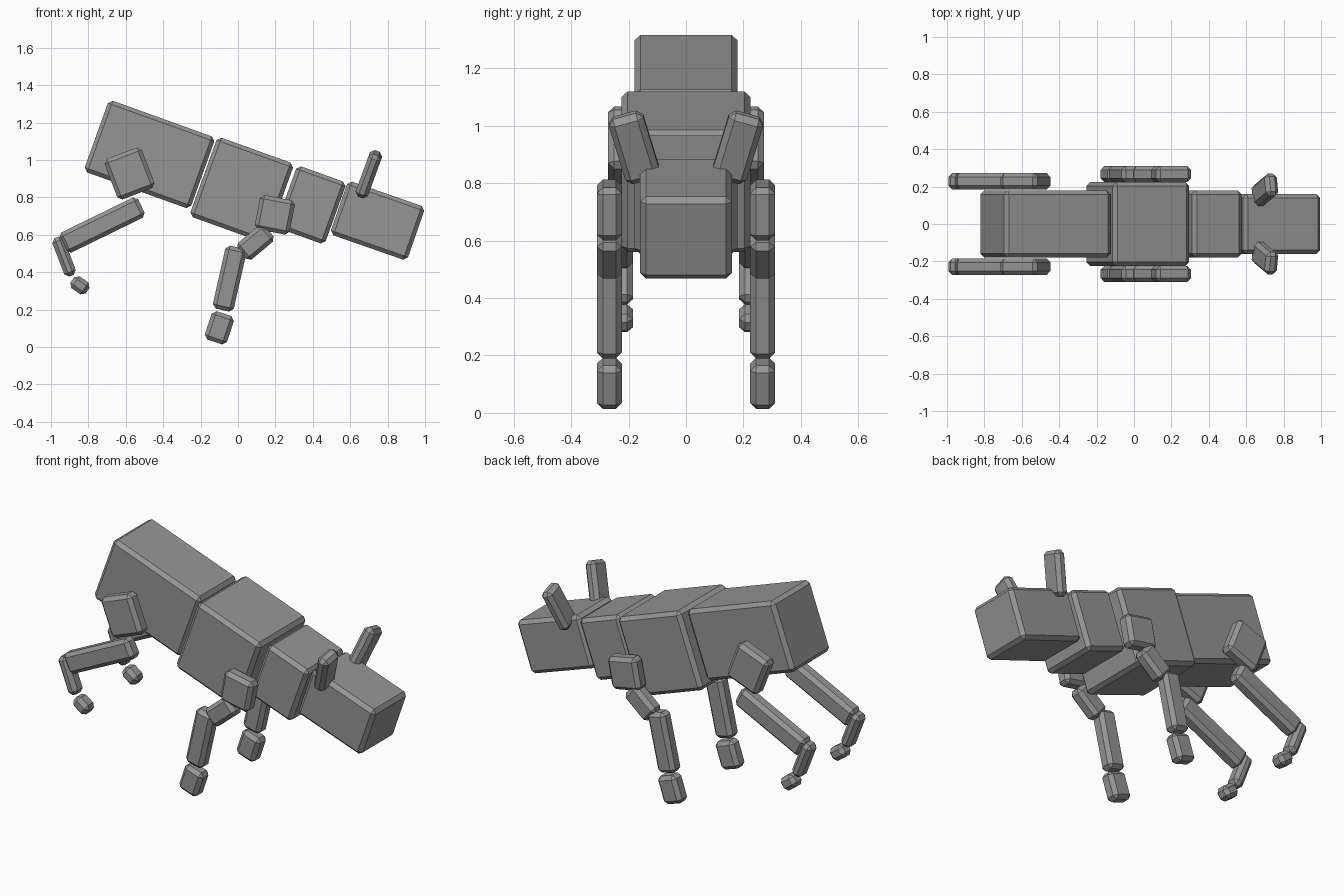
import bpy
from math import radians

if "Cube" in bpy.data.objects:
    bpy.data.objects.remove(bpy.data.objects["Cube"])

grey = bpy.data.materials.new("grey")
grey.diffuse_color = (0.3, 0.3, 0.3, 1)
grey.use_nodes = True
grey.node_tree.nodes["Principled BSDF"].inputs["Base Color"].default_value = grey.diffuse_color


def block(name, loc, size, pitch, roll=0, bevel=0.021):
    """Chamfered box, rolled about x and then pitched about y."""
    bpy.ops.mesh.primitive_cube_add(size=1, location=loc)
    ob = bpy.context.object
    ob.name = name
    ob.scale = size
    bpy.ops.object.transform_apply(location=False, rotation=False, scale=True)
    ob.rotation_euler = (radians(roll), radians(pitch), 0)
    mod = ob.modifiers.new("chamfer", 'BEVEL')
    mod.width = bevel
    mod.segments = 1
    ob.data.materials.append(grey)
    return ob


# Body, nose pointing to +x and sloping down
block("hips", (-0.473, 0, 1.03), (0.605, 0.36, 0.407), 19.8)
block("chest", (0.02, 0, 0.84), (0.435, 0.45, 0.452), 19.8)
block("neck", (0.39, 0, 0.76), (0.28, 0.36, 0.352), 19.8)
block("head", (0.746, 0, 0.676), (0.437, 0.32, 0.304), 19.2)

# Leg sections: name, x, z, length along x, length along z, pitch
front_leg = [
    ("shoulder", 0.197, 0.707, 0.19, 0.187, 11),
    ("front_upper_leg", 0.093, 0.56, 0.115, 0.19, 50),
    ("front_lower_leg", -0.045, 0.366, 0.115, 0.345, 12.7),
    ("front_foot", -0.10, 0.103, 0.125, 0.16, 18.5),
]
rear_leg = [
    ("thigh", -0.58, 0.928, 0.213, 0.232, -21),
    ("rear_shin", -0.727, 0.652, 0.468, 0.12, -26),
    ("rear_hock", -0.93, 0.484, 0.066, 0.22, -21),
    ("rear_foot", -0.845, 0.33, 0.10, 0.077, 36),
]

for side, s in (("right", -1), ("left", 1)):
    for parts, y in ((front_leg, 0.267), (rear_leg, 0.228)):
        for name, x, z, lx, lz, pitch in parts:
            block(f"{side}_{name}", (x, s * y, z), (lx, 0.087, lz), pitch)
    # Ears splay outwards and lean forwards
    block(f"{side}_ear", (0.70, s * 0.18, 0.925), (0.07, 0.125, 0.25),
          20, roll=-s * 16)
